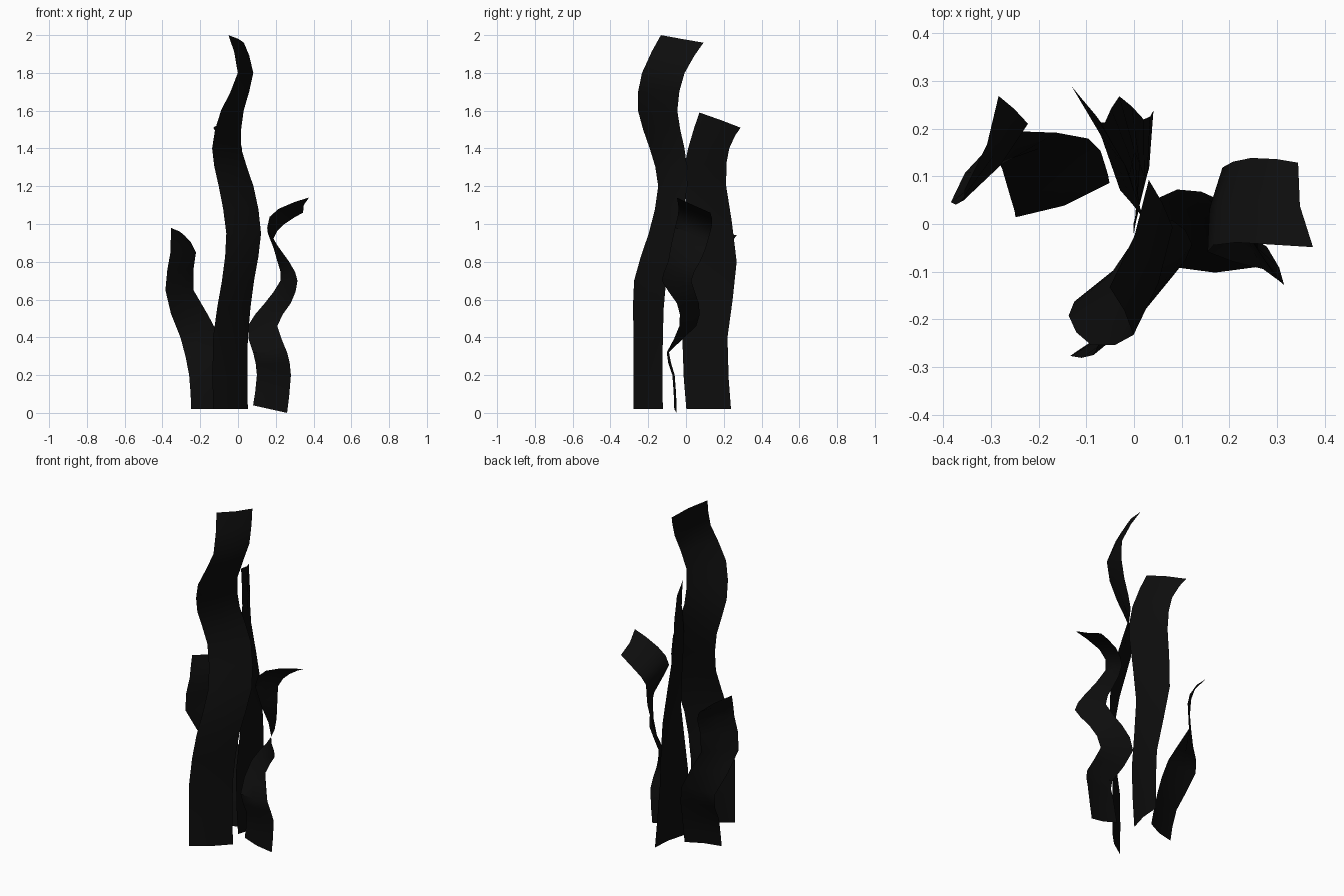
import bpy
from math import cos, sin, radians
from mathutils import Vector

cube = bpy.data.objects.get("Cube")
if cube:
    bpy.data.objects.remove(cube, do_unlink=True)

# One near-black colour for every frond
frond_black = bpy.data.materials.new("frond_black")
frond_black.use_nodes = True
colour = (.004, .004, .004, 1)
frond_black.diffuse_color = colour
shader = next(n for n in frond_black.node_tree.nodes if n.type == 'BSDF_PRINCIPLED')
shader.inputs["Base Color"].default_value = colour
shader.inputs["Roughness"].default_value = .9


def smooth_path(stations):
    """Add a blended station halfway between each neighbouring pair."""
    path = [Vector(s) for s in stations]
    padded = [path[0], *path, path[-1]]
    result = [path[0]]
    for before, start, end, after in zip(padded, padded[1:], padded[2:], padded[3:]):
        halfway = (start + end) / 2 + (start + end - before - after) / 16
        result += [halfway, end]
    return result


def make_frond(name, width, stations, cup=.012):
    """Twisting ribbon; a station is height, centre x, centre y, turn in degrees
    and the rise of its leading edge."""
    verts, faces = [], []
    for row, (z, x, y, turn, rise) in enumerate(smooth_path(stations)):
        across = Vector((cos(radians(turn)), sin(radians(turn)), 0))
        outward = Vector((across.y, -across.x, 0))
        for side in (-1, 0, 1):
            bow = 0 if side else cup
            point = Vector((x, y, z + side * rise))
            verts.append(point + across * side * width / 2 + outward * bow)
        if row:
            for col in (0, 1):
                a = (row - 1) * 3 + col
                faces.append((a, a + 1, a + 4, a + 3))
    mesh = bpy.data.meshes.new(name)
    mesh.from_pydata(verts, [], faces)
    mesh.materials.append(frond_black)
    obj = bpy.data.objects.new(name, mesh)
    bpy.context.scene.collection.objects.link(obj)
    bpy.ops.object.select_all(action='DESELECT')
    obj.select_set(True)
    bpy.context.view_layer.objects.active = obj
    bpy.ops.object.shade_smooth_by_angle(angle=radians(40))
    return obj


# Tallest frond, at the front
make_frond("tall_front_frond", .24, [
    (.02, -.04, -.2, 40, 0),
    (.4, -.04, -.2, 40, 0),
    (.7, 0, -.19, 45, 0),
    (.95, .03, -.12, 40, 0),
    (1.2, -.01, -.07, 40, 0),
    (1.4, -.06, -.1, 50, 0),
    (1.6, -.03, -.15, 60, 0),
    (1.8, .04, -.12, 70, 0),
    (1.98, -.01, -.02, 70, -.02),
])

# Second tallest frond, at the back
make_frond("back_frond", .24, [
    (.02, .02, .12, 80, 0),
    (.4, .01, .1, 85, 0),
    (.8, -.01, .15, 100, 0),
    (1.2, -.02, .1, 110, 0),
    (1.4, -.03, .12, 115, 0),
    (1.55, -.08, .18, 115, -.04),
])

# Short frond on the -x side
make_frond("short_side_frond", .21, [
    (.02, -.15, .05, 20, 0),
    (.2, -.16, .09, 20, 0),
    (.4, -.2, .17, 5, 0),
    (.65, -.31, .12, 45, 0),
    (.85, -.29, .13, 50, 0),
    (.96, -.32, .17, 70, -.02),
])

# Frond on the +x side with its tip bent outward
make_frond("curled_side_frond", .18, [
    (.02, .17, -.05, 0, -.02),
    (.2, .19, -.06, 0, 0),
    (.32, .17, -.09, 0, 0),
    (.46, .13, .01, -30, 0),
    (.58, .21, .01, -40, 0),
    (.7, .27, -.05, -60, 0),
    (.8, .24, -.01, -70, 0),
    (.95, .17, .03, -100, .03),
    (1.04, .23, .05, -100, .04),
    (1.1, .36, .04, -80, .04),
])
